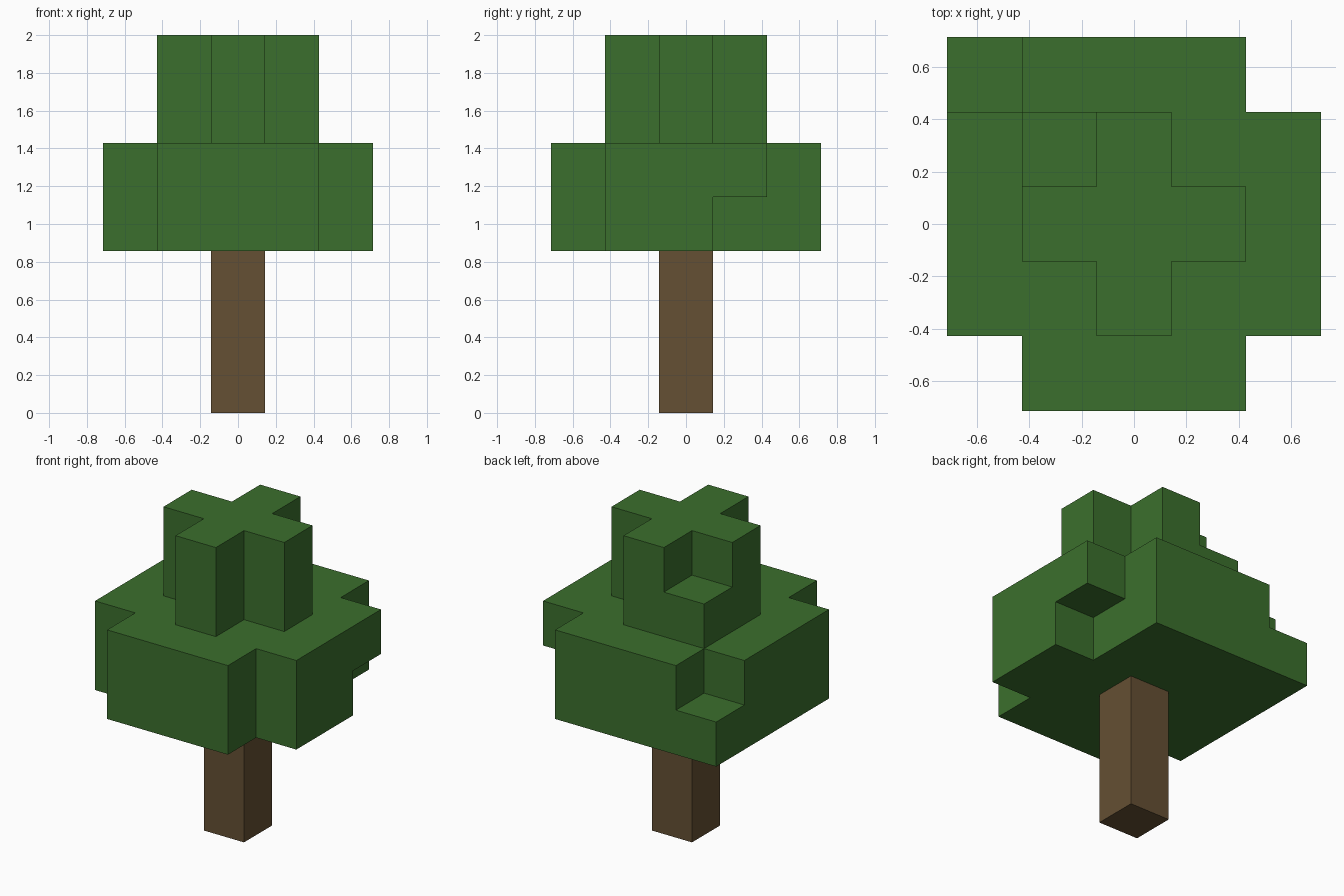
import bpy, bmesh, math
from mathutils import Vector

U = 2 / 7  # block size

cube = bpy.data.objects.get("Cube")
if cube:
    bpy.data.objects.remove(cube, do_unlink=True)


def make_material(name, color):
    mat = bpy.data.materials.new(name)
    mat.use_nodes = True
    mat.diffuse_color = color
    bsdf = next(n for n in mat.node_tree.nodes if n.type == "BSDF_PRINCIPLED")
    bsdf.inputs["Base Color"].default_value = color
    bsdf.inputs["Roughness"].default_value = 0.9
    return mat


def blocks_object(name, cells, mat):
    """Outer shell of a set of unit blocks, with flat areas merged."""
    bm = bmesh.new()
    for cell in cells:
        center = Vector(cell) + Vector((0, 0, 0.5))
        for axis in range(3):
            for sign in (-1, 1):
                n = Vector((0, 0, 0))
                n[axis] = sign
                if tuple(round(c) for c in Vector(cell) + n) in cells:
                    continue
                a = Vector((0, 0, 0))
                a[(axis + 1) % 3] = 1
                b = n.cross(a)
                mid = center + n / 2
                corners = [(-1, -1), (1, -1), (1, 1), (-1, 1)]
                bm.faces.new([bm.verts.new((mid + (a * i + b * j) / 2) * U)
                              for i, j in corners])
    bmesh.ops.remove_doubles(bm, verts=bm.verts, dist=0.001)
    bmesh.ops.dissolve_limit(bm, angle_limit=math.radians(1),
                             verts=bm.verts, edges=bm.edges)
    mesh = bpy.data.meshes.new(name)
    bm.to_mesh(mesh)
    bm.free()
    mesh.materials.append(mat)
    obj = bpy.data.objects.new(name, mesh)
    bpy.context.collection.objects.link(obj)
    return obj


def layer(radius, z):
    """Square layer of blocks without its four corners."""
    span = range(-radius, radius + 1)
    return {(x, y, z) for x in span for y in span
            if abs(x) + abs(y) < 2 * radius}


bark = make_material("brown bark", (0.130, 0.080, 0.033, 1))
leaf = make_material("green leaves", (0.044, 0.159, 0.026, 1))

# Trunk
blocks_object("trunk", {(0, 0, z) for z in range(3)}, bark)

# Leaves: wide lower tier, narrow upper tier
leaves = layer(2, 3) | layer(2, 4) | layer(1, 5) | layer(1, 6)
leaves |= {(-2, 2, 3), (-1, 1, 5)}  # extra corner blocks
leaves -= {(2, 1, 3)}               # notch under the canopy edge
blocks_object("canopy", leaves, leaf)
